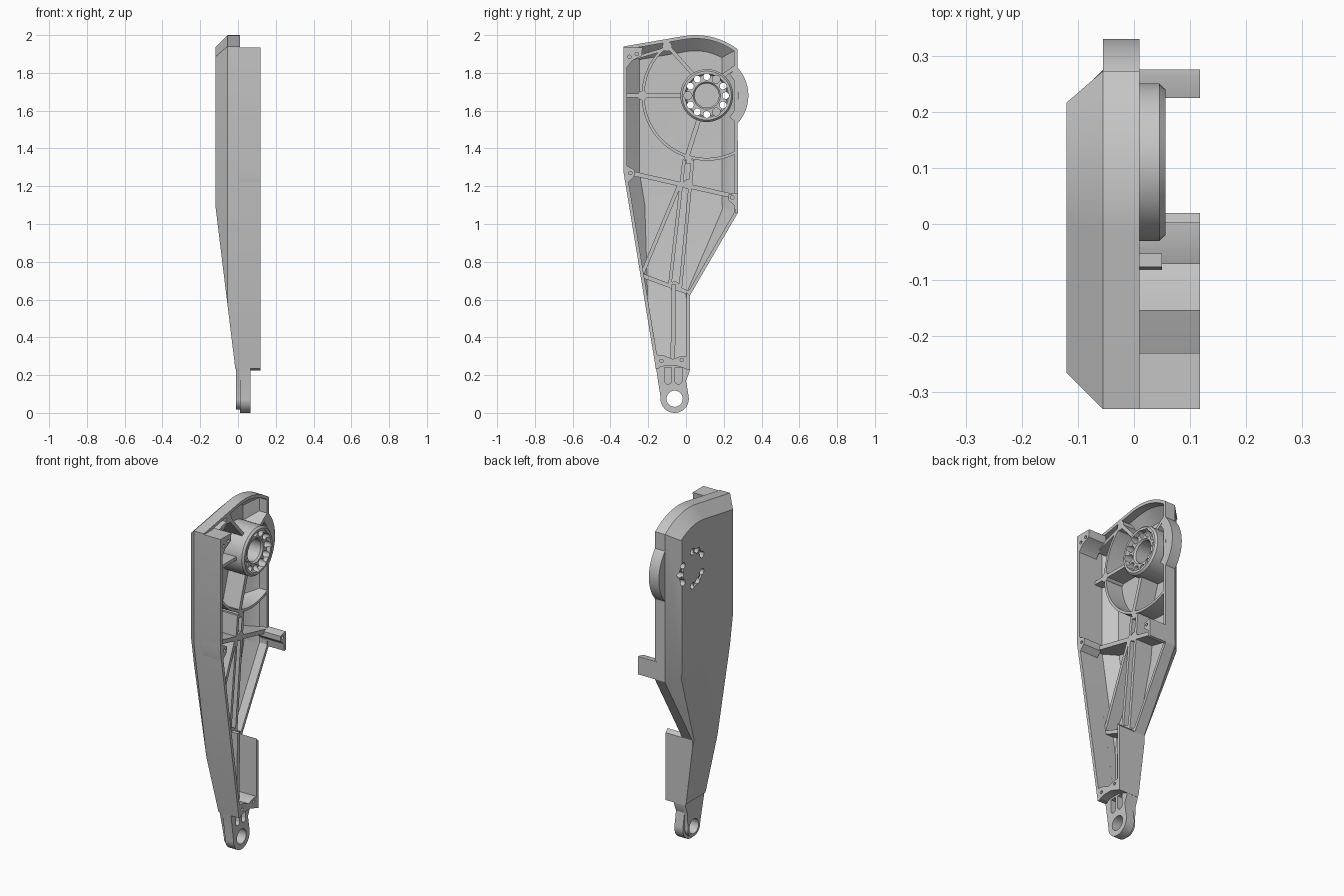
import bpy, bmesh
from math import sin, cos, radians
from mathutils import Vector

cube = bpy.data.objects.get("Cube")
if cube:
    bpy.data.objects.remove(cube)

metal = bpy.data.materials.new("satin_grey")
metal.use_nodes = True
GREY = (0.56, 0.56, 0.56, 1)
metal.diffuse_color = GREY
metal.node_tree.nodes["Principled BSDF"].inputs["Base Color"].default_value = GREY

HUB = (0.11, 1.68)
EYE = (-0.06, 0.075)
FLOOR, RIM, TALL = -0.15, 0.01, 0.118


def finish(name, bm):
    bmesh.ops.recalc_face_normals(bm, faces=bm.faces[:])
    me = bpy.data.meshes.new(name)
    bm.to_mesh(me)
    bm.free()
    ob = bpy.data.objects.new(name, me)
    bpy.context.collection.objects.link(ob)
    me.materials.append(metal)
    return ob


def loft(bm, sections):
    """Closed solid through (outline, x) sections."""
    rings = [[bm.verts.new((x, y, z)) for y, z in pts] for pts, x in sections]
    n = len(rings[0])
    for a, b in zip(rings, rings[1:]):
        for i in range(n):
            j = (i + 1) % n
            bm.faces.new((a[i], a[j], b[j], b[i]))
    bm.faces.new(rings[0])
    bm.faces.new(rings[-1])


def prism(name, pts, x0, x1):
    bm = bmesh.new()
    loft(bm, [(pts, x0), (pts, x1)])
    return finish(name, bm)


def offset(pts, d):
    """Inset a counter-clockwise outline by d with mitred corners."""
    out, n = [], len(pts)
    for i in range(n):
        p, a, b = Vector(pts[i]), Vector(pts[i - 1]), Vector(pts[(i + 1) % n])
        u, v = (p - a).normalized(), (b - p).normalized()
        nu, nv = Vector((-u.y, u.x)), Vector((-v.y, v.x))
        out.append(tuple(p + (nu + nv) * (d / (1 + nu.dot(nv)))))
    return out


def arc(c, r, a0, a1, n):
    return [(c[0] + r * cos(radians(a0 + (a1 - a0) * i / n)),
             c[1] + r * sin(radians(a0 + (a1 - a0) * i / n))) for i in range(n + 1)]


def circle(c, r, n=24):
    return arc(c, r, 0, 360, n)[:-1]


def sector(c, r0, r1, a0, a1, n=24):
    return arc(c, r1, a0, a1, n) + arc(c, r0, a1, a0, n)


def boolean(ob, tool, operation="DIFFERENCE", keep=False):
    m = ob.modifiers.new("boolean", "BOOLEAN")
    m.operation, m.solver, m.object = operation, "EXACT", tool
    bpy.context.view_layer.objects.active = ob
    bpy.ops.object.modifier_apply(modifier=m.name)
    if not keep:
        bpy.data.objects.remove(tool)


def drill(ob, centres, r, x0, x1):
    for c in centres:
        boolean(ob, prism("cutter", circle(c, r), x0, x1))


def housing(name, pts, x_back, x_edge, x_top):
    """Chamfered solid whose lower back is sliced by a tapering plane."""
    bm = bmesh.new()
    loft(bm, [(offset(pts, 0.065), x_back), (pts, x_edge), (pts, x_top)])
    bmesh.ops.bisect_plane(bm, geom=bm.verts[:] + bm.edges[:] + bm.faces[:],
                           plane_co=(x_back, 0, 1.1), plane_no=(1, 0, 0.122), clear_inner=True)
    bmesh.ops.edgeloop_fill(bm, edges=[e for e in bm.edges if e.is_boundary])
    return finish(name, bm)


# Hollow housing with chamfered, tapering back
outline = [(-0.16, 0.235), (0.02, 0.235), (0.02, 0.62), (0.275, 1.06)]
outline += arc((0.05, 1.63), 0.37, 53, 100, 12) + [(-0.33, 1.94), (-0.33, 1.27)]
shell = housing("housing", outline, -0.12, -0.055, RIM)
boolean(shell, housing("pocket_cutter", offset(outline, 0.018), -0.1, -0.04, 0.2))

# Envelope that trims inner parts to the housing
envelope = housing("envelope", offset(outline, 0.007), -0.11, -0.048, 0.2)
envelope.hide_render = True


def inner(name, pts, top=RIM):
    ob = prism(name, pts, FLOOR, top)
    boolean(ob, envelope, "INTERSECT", keep=True)
    return ob


def rib(name, a, b, width, top=RIM):
    a, b = Vector(a), Vector(b)
    d = (b - a).normalized()
    s = Vector((-d.y, d.x)) * width / 2
    return inner(name, [tuple(p) for p in (a - s, b - s, b + s, a + s)], top)


# Bearing hub, turned around the x axis
bm = bmesh.new()
profile = [(0.14, FLOOR), (0.14, 0.045), (0.13, 0.056), (0.115, 0.056), (0.108, 0.036),
           (0.072, 0.036), (0.064, 0.026), (0.064, FLOOR)]
steps = 48
rings = [[bm.verts.new((x, y, z)) for (r, x) in profile for (y, z) in [circle(HUB, r, steps)[i]]]
         for i in range(steps)]
for i in range(steps):
    a, b = rings[i], rings[(i + 1) % steps]
    for j in range(len(profile)):
        k = (j + 1) % len(profile)
        bm.faces.new((a[j], a[k], b[k], b[j]))
hub = finish("bearing_hub", bm)
boolean(hub, envelope, "INTERSECT", keep=True)

# Bolt circle: three blind holes, nine through holes joined by slots at the back
bolts = circle(HUB, 0.1, 12)
blind = [bolts[i] for i in (2, 6, 10)]
through = [p for p in bolts if p not in blind]
drill(hub, blind, 0.021, 0.0, 0.1)
drill(hub, through, 0.018, -0.2, 0.1)
drill(shell, through, 0.018, -0.2, 0.0)
for start in (-30, 90, 210):
    boolean(shell, prism("cutter", sector(HUB, 0.09, 0.11, start, start + 60, 12), -0.2, -0.108))

# Ring wall and ear around the hub
inner("ring_wall", sector(HUB, 0.33, 0.345, 125, 302, 40))
prism("side_ear", sector(HUB, 0.165, 0.22, -43, 43), -0.055, RIM)

# Stiffening ribs
ribs = [((-0.33, 1.68), (-0.02, 1.68), 0.02), ((-0.13, 1.98), (0.04, 1.79), 0.02),
        ((-0.3, 1.87), (-0.1, 1.93), 0.016), ((0.19, 1.78), (0.275, 1.84), 0.02),
        ((0.07, 1.56), (0.0, 1.34), 0.024), ((-0.33, 1.278), (0.275, 1.142), 0.024),
        ((-0.03, 1.22), (-0.23, 0.74), 0.02), ((-0.01, 1.34), (-0.085, 0.68), 0.018),
        ((0.035, 1.34), (-0.03, 0.66), 0.018), ((0.0, 1.335), (0.03, 1.335), 0.03)]
for i, (a, b, w) in enumerate(ribs):
    rib(f"rib_{i + 1}", a, b, w)
rib("neck_cross_rib", (-0.24, 0.73), (0.03, 0.63), 0.022)
rib("neck_rib", (-0.065, 0.68), (-0.07, 0.27), 0.024, 0.05)
for i, c in enumerate([(0.01, 1.21), (-0.23, 1.68), (-0.1, 1.94), (-0.06, 0.67)]):
    inner(f"rib_node_{i + 1}", circle(c, 0.026, 16))

# Tall front wall and neck wall
prism("front_wall", [(-0.33, 1.935), (-0.33, 1.27), (-0.16, 0.235), (-0.142, 0.235),
                     (-0.312, 1.272), (-0.312, 1.935)], 0.0, TALL)
prism("neck_wall", [(0.002, 0.235), (0.02, 0.235), (0.02, 0.62), (0.002, 0.64)], 0.0, TALL)

# Screw bosses and tabs
top_boss = prism("top_boss", [(-0.33, 1.935), (-0.23, 1.935), (-0.235, 1.89), (-0.285, 1.865),
                              (-0.312, 1.83), (-0.33, 1.83)], 0.0, TALL)
drill(top_boss, [(-0.3, 1.885), (-0.26, 1.9)], 0.009, 0.06, 0.2)
mid_boss = prism("middle_boss", [(-0.33, 1.31), (-0.315, 1.31), (-0.27, 1.285), (-0.275, 1.25),
                                 (-0.305, 1.22), (-0.322, 1.22), (-0.33, 1.27)], 0.0, TALL)
drill(mid_boss, [(-0.295, 1.27)], 0.009, 0.06, 0.2)
tab = prism("rear_tab", [(0.275, 1.06), (0.275, 1.165), (0.262, 1.165), (0.225, 1.155),
                         (0.225, 1.125), (0.255, 1.1), (0.262, 1.055)], -0.03, TALL)
drill(tab, [(0.245, 1.14)], 0.009, 0.06, 0.2)
shelf = prism("bottom_shelf", [(-0.16, 0.235), (-0.11, 0.25), (-0.05, 0.25), (0.02, 0.225), (0.02, 0.3),
                               (-0.03, 0.3), (-0.07, 0.285), (-0.12, 0.305), (-0.17, 0.31)], -0.01, TALL)
drill(shelf, [(-0.13, 0.275), (-0.022, 0.28)], 0.009, 0.06, 0.2)


# Mounting eye with a thinner tongue behind it
def eye(name, r, x0, x1):
    ob = prism(name, arc(EYE, r, 175, 370, 28) + [(0.0, 0.17), (0.018, 0.215), (0.018, 0.26), (-0.162, 0.26)], x0, x1)
    drill(ob, [EYE], 0.043, -0.2, 0.2)
    return ob


lug = eye("mounting_eye", 0.075, RIM, 0.065)
eye("eye_tongue", 0.058, -0.01, RIM)
for y in (-0.095, -0.04):
    boolean(lug, prism("cutter", arc((y, 0.17), 0.018, 180, 360, 8) + [(y + 0.018, 0.24), (y - 0.018, 0.24)],
                       0.03, 0.1))

# Smooth the turned surfaces, keep machined edges crisp
bpy.data.objects.remove(envelope)
bpy.ops.object.select_all(action="DESELECT")
for ob in bpy.context.scene.objects:
    if ob.type == "MESH" and metal.name in ob.data.materials:
        ob.select_set(True)
        bpy.context.view_layer.objects.active = ob
bpy.ops.object.shade_smooth_by_angle(angle=radians(30))
